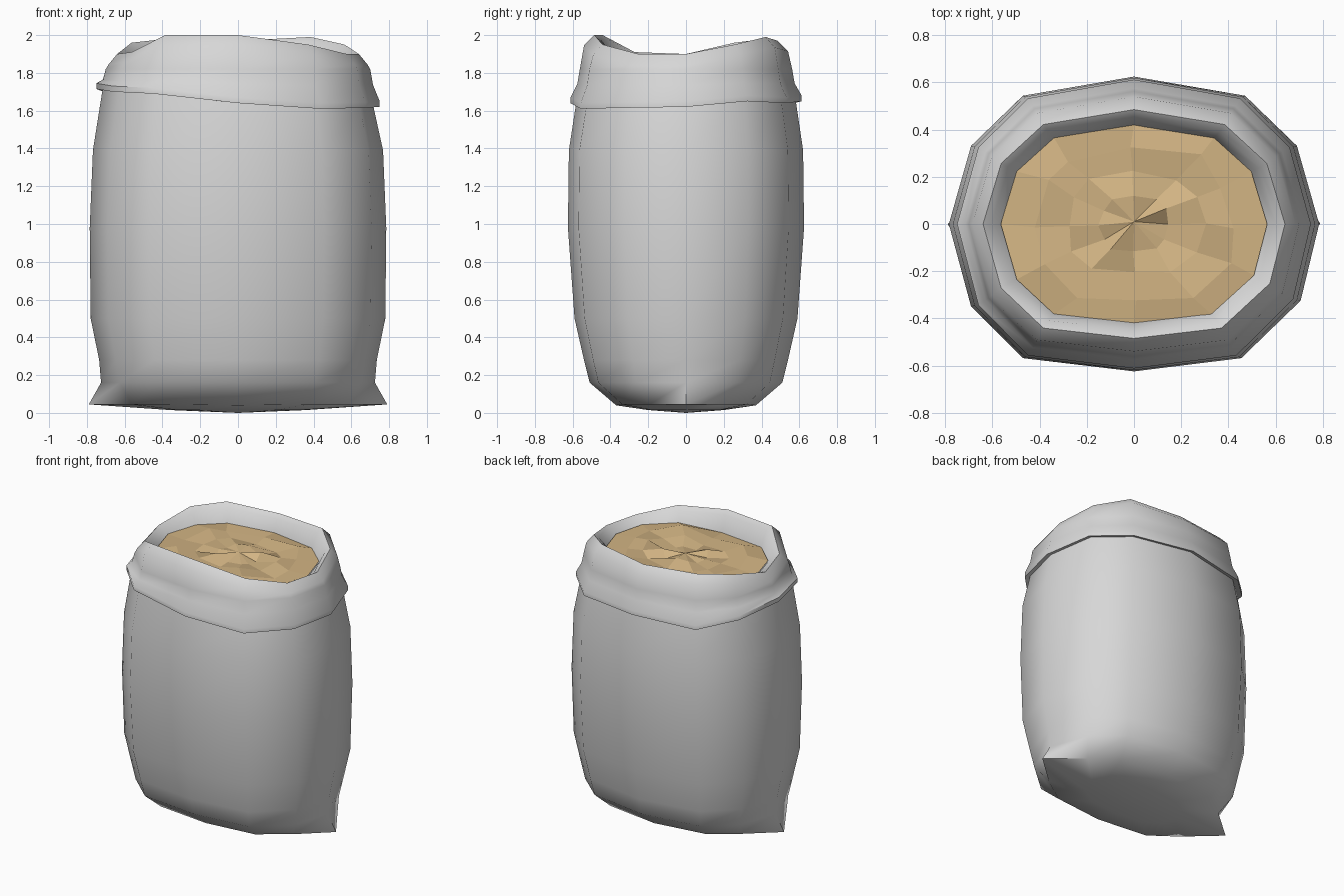
import bpy, math, random

if "Cube" in bpy.data.objects:
    bpy.data.objects.remove(bpy.data.objects["Cube"])

random.seed(4)

# unit cross-section of the sack: 12 corners, counter-clockwise from +x
SHAPE = [(1, 0), (.88, .53), (.6, .87), (0, 1), (-.6, .87), (-.88, .53),
         (-1, 0), (-.88, -.56), (-.6, -.91), (0, -1), (.58, -.91), (.9, -.52)]
N = len(SHAPE)


def material(name, rgb):
    m = bpy.data.materials.new(name)
    m.diffuse_color = (*rgb, 1)
    m.use_nodes = True
    m.node_tree.nodes["Principled BSDF"].inputs["Base Color"].default_value = m.diffuse_color
    return m


def ring(rx, ry, z):
    """z is a number or one height per corner"""
    zs = z if isinstance(z, list) else [z] * N
    return [[x * rx, y * ry, h] for (x, y), h in zip(SHAPE, zs)]


def raised(zs, d):
    return [z + d for z in zs]


def loft(name, rings, mat, start=None, end=None):
    verts = [v for r in rings for v in r]
    faces = []
    for k in range(len(rings) - 1):
        for i in range(N):
            j = (i + 1) % N
            faces.append((k * N + i, k * N + j, (k + 1) * N + j, (k + 1) * N + i))
    if start:
        verts.append(start)
        c = len(verts) - 1
        faces += [(c, (i + 1) % N, i) for i in range(N)]
    if end:
        verts.append(end)
        c, b = len(verts) - 1, (len(rings) - 1) * N
        faces += [(b + i, b + (i + 1) % N, c) for i in range(N)]
    me = bpy.data.meshes.new(name)
    me.from_pydata(verts, [], faces)
    me.materials.append(mat)
    ob = bpy.data.objects.new(name, me)
    bpy.context.collection.objects.link(ob)
    return ob


cloth = material("grey cloth", (.68, .68, .68))
grain_mat = material("tan grain", (.65, .46, .23))

# wavy heights of the folded cuff and of the rim
fold = [1.62, 1.65, 1.64, 1.65, 1.63, 1.68, 1.715, 1.70, 1.69, 1.64, 1.61, 1.615]
rim = [1.90, 1.95, 1.99, 1.97, 1.98, 1.96, 1.90, 1.91, 2.0, 2.0, 1.95, 1.90]

# bottom seam, with pointed ears at both sides
seam = ring(.64, .37, .045)
pinch = ring(.71, .51, .16)
for i, s in ((0, 1), (6, -1)):
    seam[i][0] = .79 * s
    pinch[i][0] = .725 * s
for i in (3, 9):
    seam[i][2] = .04

sack = loft("sack", [
    ring(.36, .2, .015),
    seam,
    pinch,
    ring(.735, .54, .28),
    ring(.78, .59, .5),
    ring(.785, .625, .98),
    ring(.768, .62, 1.39),
    ring(.715, .58, raised(fold, .01)),      # under the cuff
    ring(.75, .612, fold),                   # cuff lip
    ring(.75, .612, raised(fold, .03)),
    ring(.715, .575, [1.745 + (f - 1.65) * .3 for f in fold]),
    ring(.70, .562, 1.82),
    ring(.685, .54, raised(rim, -.055)),     # rolled rim
    ring(.64, .485, rim),
    ring(.605, .45, raised(rim, -.025)),
    ring(.56, .415, 1.84),                   # inside wall
], cloth, start=(0, 0, 0))

bpy.context.view_layer.objects.active = sack
sack.select_set(True)
bpy.ops.object.shade_smooth_by_angle(angle=math.radians(42))

# lumpy, flat-faced grain filling
grain_rings = [ring(.565, .42, 1.855)]
for s in (.78, .52, .27):
    r = ring(.56 * s, .415 * s, 1.865)
    for v in r:
        v[0] += random.uniform(-.035, .035) * s
        v[1] += random.uniform(-.03, .03) * s
        v[2] += random.uniform(-.025, .025)
    grain_rings.append(r)
loft("grain", grain_rings, grain_mat, end=(0, .01, 1.87))
